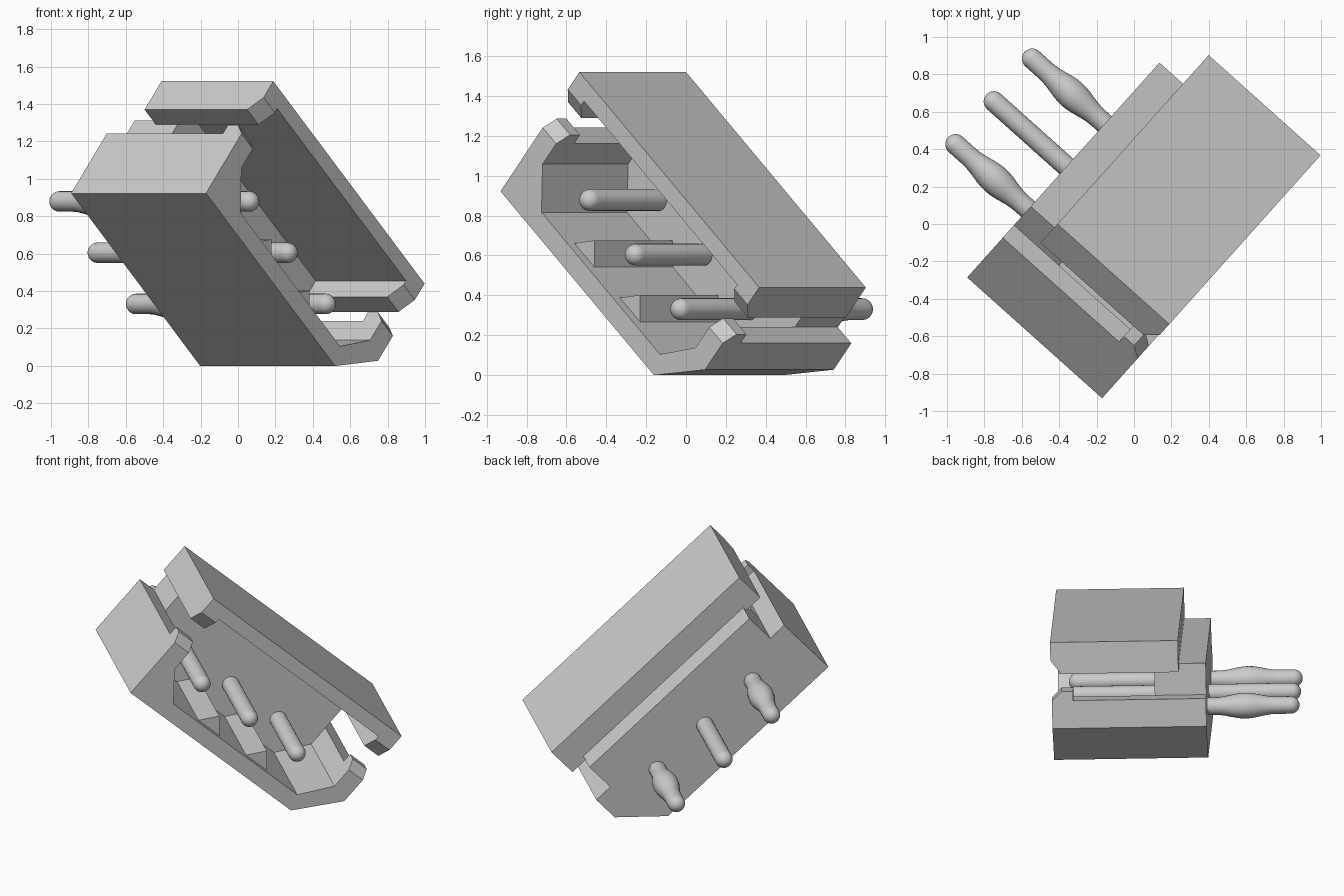
import bpy, bmesh, math
from mathutils import Matrix, Vector

if "Cube" in bpy.data.objects:
    bpy.data.objects.remove(bpy.data.objects["Cube"])

# Tilted local frame: A along the pins, B across the row of pins, C through the thickness
A = Vector((0.745, -0.667, 0)).normalized()
B = Vector((0.4976, 0.5558, -0.666)).normalized()
C = A.cross(B).normalized()
FRAME = Matrix((A, B, C)).transposed()


def prism(name, profile, lo, hi, along="a"):
    """Extrude a profile: (b, c) points along a, or (a, c) points along b."""
    def place(p, t):
        return FRAME @ (Vector((t, *p)) if along == "a" else Vector((p[0], t, p[1])))
    bm = bmesh.new()
    ends = [[bm.verts.new(place(p, t)) for p in profile] for t in (lo, hi)]
    n = len(profile)
    for ring in ends:
        bm.faces.new(ring)
    for i in range(n):
        j = (i + 1) % n
        bm.faces.new((ends[0][i], ends[0][j], ends[1][j], ends[1][i]))
    bmesh.ops.recalc_face_normals(bm, faces=bm.faces)
    me = bpy.data.meshes.new(name)
    bm.to_mesh(me)
    bm.free()
    ob = bpy.data.objects.new(name, me)
    bpy.context.collection.objects.link(ob)
    return ob


def pin(name, b, c, profile, sides=24):
    """Round pin turned around the local A axis from (a, radius) points."""
    bm = bmesh.new()
    rings = []
    for a, r in profile:
        rings.append([bm.verts.new(FRAME @ Vector((
            a, b + r * math.cos(2 * math.pi * k / sides),
            c + r * math.sin(2 * math.pi * k / sides)))) for k in range(sides)])
    for r0, r1 in zip(rings, rings[1:]):
        for k in range(sides):
            m = (k + 1) % sides
            bm.faces.new((r0[k], r0[m], r1[m], r1[k]))
    bm.faces.new(rings[0])
    bm.faces.new(rings[-1])
    bmesh.ops.recalc_face_normals(bm, faces=bm.faces)
    for f in bm.faces:
        f.smooth = True
    me = bpy.data.meshes.new(name)
    bm.to_mesh(me)
    bm.free()
    bpy.context.collection.objects.link(bpy.data.objects.new(name, me))


BACK, FRONT = -0.474, 0.494
LEFT, RIGHT, WALL = -1.217, 0.408, 0.121

# Lower tray with one keyed outer corner
prism("lower_tray", [
    (LEFT, 0.15), (0.17, 0.15), (RIGHT, 0.40), (RIGHT, 0.578),
    (RIGHT - WALL, 0.578), (RIGHT - WALL, 0.44), (0.13, 0.255),
    (-0.94, 0.255), (LEFT + WALL, 0.44), (LEFT + WALL, 0.578), (LEFT, 0.578)],
    BACK, FRONT)

# Back wall holding the pins, and its riser to the cover
prism("back_wall", [
    (-0.94, 0.25), (0.13, 0.25), (RIGHT - WALL, 0.44), (RIGHT - WALL, 0.78),
    (LEFT + WALL, 0.78), (LEFT + WALL, 0.44)], BACK, -0.15)
prism("wall_riser", [
    (LEFT + WALL, 0.77), (RIGHT - WALL, 0.77),
    (RIGHT - WALL, 0.87), (LEFT + WALL, 0.87)], -0.305, -0.15)

# Cover plate
prism("cover_plate", [
    (LEFT + WALL, 0.865), (RIGHT - WALL, 0.865),
    (RIGHT - WALL, 0.953), (LEFT + WALL, 0.953)], -0.305, 0.498)

# Cover rims and bevelled latch nubs on both sides
for side, lo in (("left", LEFT), ("right", RIGHT - WALL)):
    prism(side + "_cover_rim", [
        (-0.305, 0.75), (0.432, 0.75), (0.498, 0.836), (0.498, 0.953),
        (-0.305, 0.953)], lo, lo + WALL, "b")
    prism(side + "_latch_nub", [
        (0.36, 0.57), (FRONT, 0.57), (FRONT, 0.578), (0.434, 0.638),
        (0.36, 0.638)], lo, lo + WALL, "b")

# Triangular floor ribs between the pins
for i, b in enumerate((-0.617, -0.206)):
    prism(f"floor_rib_{i + 1}", [(b - 0.095, 0.25), (b + 0.095, 0.25), (b, 0.355)],
          -0.16, 0.44)

# Round-ended pins, the outer two swelling behind the wall
R = 0.055
cap = [(R * math.sin(t), max(R * math.cos(t), 0.001))
       for t in (i * math.pi / 12 for i in range(7))]
for i, b in enumerate((-0.823, -0.411, 0.0)):
    swell = 0.0 if i == 1 else 0.026
    pts = [(-0.995 - s, r) for s, r in reversed(cap)]
    for k in range(13):
        t = k / 12
        pts.append((-0.90 + 0.38 * t, R + swell * math.sin(math.pi * t) ** 2))
    pts += [(0.365 + s, r) for s, r in cap]
    pin(f"pin_{i + 1}", b, 0.443, pts)
